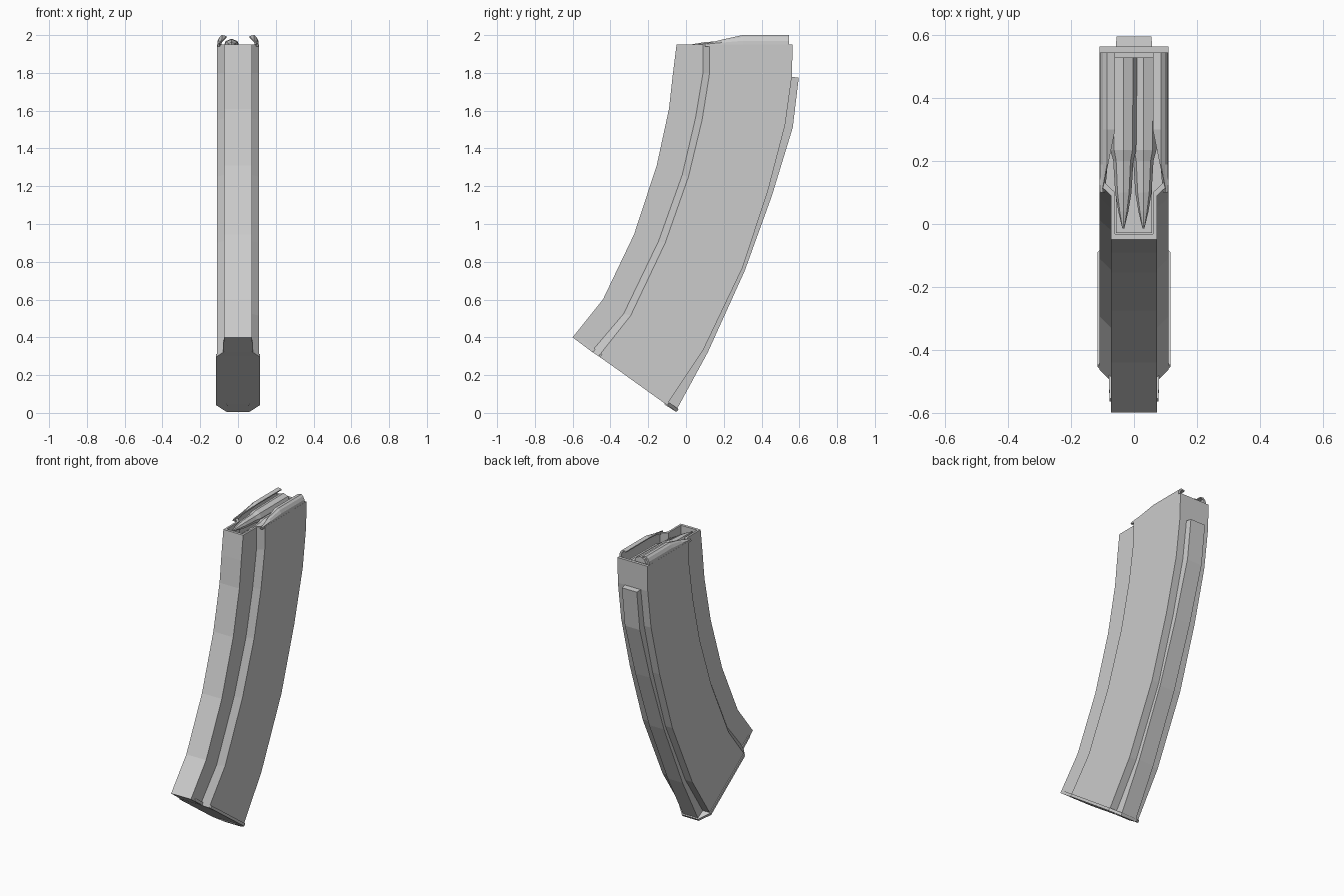
import bpy, bmesh, math
from mathutils import Vector

if "Cube" in bpy.data.objects:
    bpy.data.objects.remove(bpy.data.objects["Cube"])


def finish(name, bm):
    bmesh.ops.recalc_face_normals(bm, faces=bm.faces[:])
    mesh = bpy.data.meshes.new(name)
    bm.to_mesh(mesh)
    bm.free()
    obj = bpy.data.objects.new(name, mesh)
    bpy.context.collection.objects.link(obj)
    return obj


def loft(name, rings):
    """Skin closed rings of equal length and cap both ends."""
    bm = bmesh.new()
    loops = [[bm.verts.new(p) for p in r] for r in rings]
    n = len(loops[0])
    for a, b in zip(loops, loops[1:]):
        for i in range(n):
            j = (i + 1) % n
            bm.faces.new((a[i], a[j], b[j], b[i]))
    bm.faces.new(loops[0])
    bm.faces.new(loops[-1])
    bmesh.ops.triangulate(bm, faces=[f for f in bm.faces if len(f.verts) > 4])
    return finish(name, bm)


def symmetric(half):
    """Complete a ring from its right-hand half."""
    return [Vector(p) for p in half] + [Vector((-x, y, z)) for x, y, z in reversed(half)]


# Side-view curves (y, z), from the foot to the mouth
front = [(-.60, .40), (-.44, .60), (-.275, .945), (-.155, 1.31), (-.09, 1.61), (-.07, 1.79), (-.05, 1.95)]
step = [(-.50, .325), (-.33, .525), (-.145, .91), (-.02, 1.26), (.05, 1.56), (.09, 1.80), (.09, 1.95)]
step_out = [(-.463, .30), (-.293, .515), (-.11, .90), (.013, 1.25), (.085, 1.55), (.125, 1.80), (.125, 1.95)]
back = [(-.10, .045), (.09, .33), (.30, .77), (.435, 1.18), (.525, 1.525), (.56, 1.78), (.565, 1.95)]
spine = [(-.055, .007), (.115, .32), (.31, .75), (.455, 1.15), (.565, 1.51), (.597, 1.775)]

# Curved shell, folded over the rim into the mouth
NARROW, WIDE = .073, .11
rings = [symmetric([(NARROW, *f), (NARROW, *s), (WIDE, *o), (WIDE, *b)])
         for f, s, o, b in zip(front, step, step_out, back)]
for z in (1.95, 1.83):
    rings.append(symmetric([(.06, -.032, z), (.06, .10, z), (.096, .135, z), (.096, .545, z)]))
loft("magazine_shell", rings)

# Raised spine along the back
loft("back_spine", [symmetric([(.06, b[0] - .015, b[1]), (.055, *s)])
                    for b, s in zip(back, spine)])

# Floor plate lying on the slanted foot
SLOPE = -.395 / .55
normal = Vector((0, -SLOPE, 1)).normalized()
outline = [(.078, -.565), (.08, -.49), (.116, -.455), (.116, -.10), (.06, -.05)]
base = symmetric([(x, y, .40 + SLOPE * (y + .60)) for x, y in outline])
loft("floor_plate", [base, [p + normal * .018 for p in base]])

# Feed lips: y, inner edge x, height above the rim
for side, label in ((1, "right"), (-1, "left")):
    rings = []
    for y, inner, h in ((.10, .102, .004), (.19, .082, .026), (.30, .06, .05), (.545, .06, .05)):
        top = 1.95 + h
        section = [(.11, 1.94), (.108, 1.95 + h * .4), (.098, 1.95 + h * .8),
                   (max(inner, .086), top), (inner, top - h * .1),
                   (inner, top - .012), (max(inner, .084), top - .012),
                   (.092, 1.94 + h * .7), (.096, 1.94)]
        rings.append([(side * x, y, z) for x, z in section])
    loft(label + "_feed_lip", rings)

# Two staggered rounds at the mouth: y, radius
profile = [(-.015, .003), (.04, .016), (.10, .026), (.20, .032), (.235, .041), (.53, .044)]
for label, cx, cz in (("left", -.034, 1.937), ("right", .03, 1.90)):
    rings = []
    for y, r in profile:
        rings.append([(cx + r * math.cos(math.tau * i / 8), y, cz + r * math.sin(math.tau * i / 8))
                      for i in range(8)])
    loft(label + "_round", rings)

# Follower under the rounds
loft("follower", [symmetric([(.058, -.028, z), (.058, .53, z)]) for z in (1.82, 1.86)])
